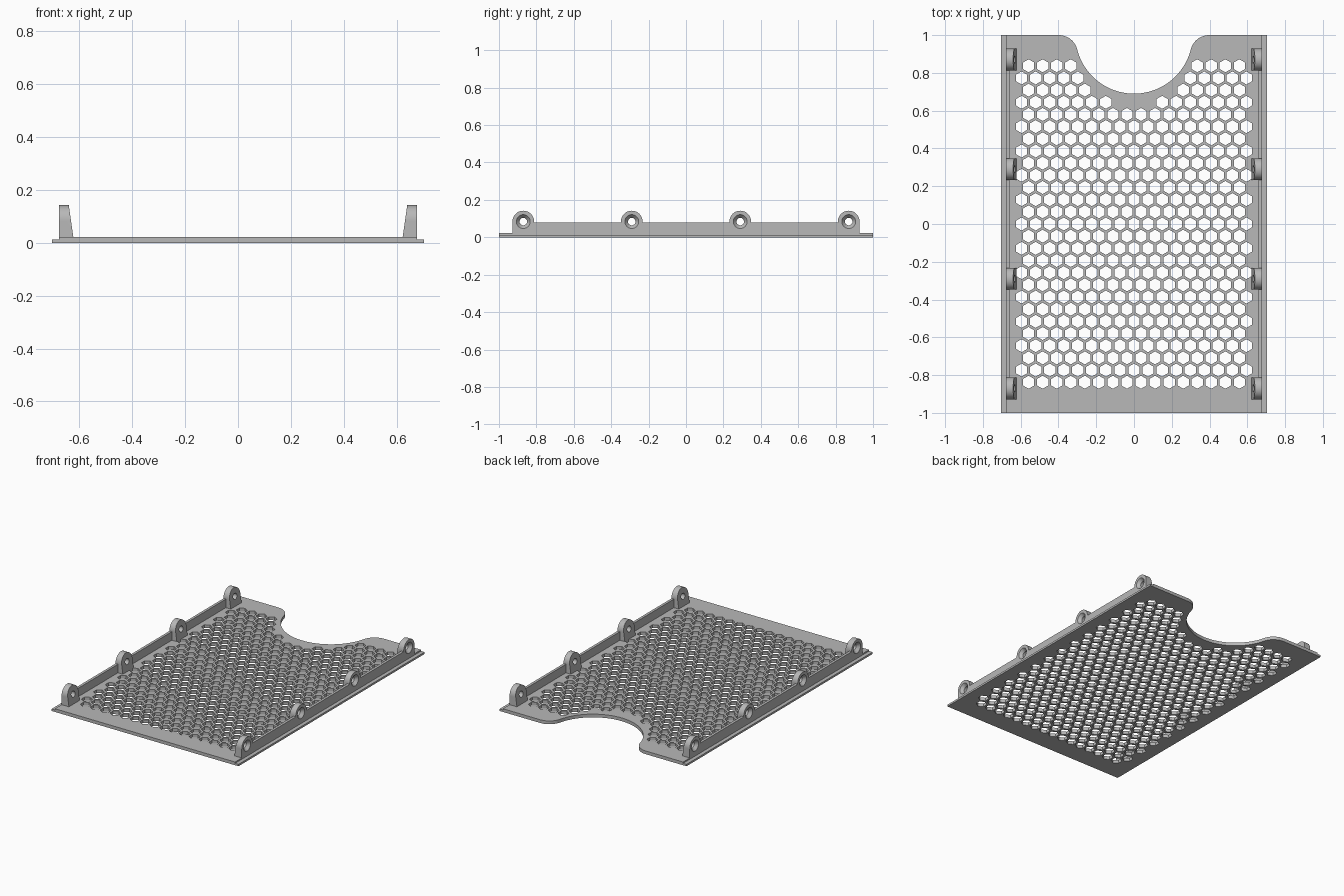
import bpy, bmesh
from math import sin, cos, pi, sqrt, atan2, radians
from mathutils import Matrix, Vector

if "Cube" in bpy.data.objects:
    bpy.data.objects.remove(bpy.data.objects["Cube"])

# Main dimensions
WIDE, NARROW = 0.704, 0.678          # half widths of the lower and upper plate layers
STEP_Z, TOP_Z = 0.013, 0.022
PITCH, HEX_R = 0.0744, 0.0345
NOTCH_R, FILLET_R = 0.31, 0.10
RAIL_IN, RAIL_Z, RAIL_Y = 0.66, 0.08, 0.928
TAB_R, TAB_Z = 0.058, 0.084
TAB_Y = (-0.87, -0.29, 0.29, 0.87)

grey = bpy.data.materials.new("light_grey")
grey.use_nodes = True
grey.diffuse_color = (0.48, 0.48, 0.48, 1)
grey.node_tree.nodes["Principled BSDF"].inputs["Base Color"].default_value = grey.diffuse_color


def add_object(name, data):
    obj = bpy.data.objects.new(name, data)
    bpy.context.collection.objects.link(obj)
    return obj


def bm_object(name, bm):
    bmesh.ops.recalc_face_normals(bm, faces=bm.faces)
    mesh = bpy.data.meshes.new(name)
    bm.to_mesh(mesh)
    bm.free()
    return add_object(name, mesh)


def baked_mesh(obj):
    graph = bpy.context.evaluated_depsgraph_get()
    return bpy.data.meshes.new_from_object(obj.evaluated_get(graph))


def arc(cx, cy, r, a0, a1, n):
    return [(cx + r * cos(a0 + (a1 - a0) * i / n), cy + r * sin(a0 + (a1 - a0) * i / n))
            for i in range(n + 1)]


# Plate outline: rectangle with a rounded finger notch in the back edge
def outline(half):
    fx = sqrt(NOTCH_R ** 2 + 2 * NOTCH_R * FILLET_R)
    tilt = atan2(FILLET_R, fx)
    right = arc(fx, 1 - FILLET_R, FILLET_R, pi / 2, pi - tilt, 10)
    bowl = arc(0, 1, NOTCH_R, -tilt, tilt - pi, 40)
    left = [(-x, y) for x, y in reversed(right)]
    return [(-half, -1), (half, -1), (half, 1)] + right + bowl[1:-1] + left + [(-half, 1)]


# Honeycomb of pointed-up hexagons, leaving a rim around the notch
def hexagons():
    for row in range(-13, 14):
        count = 16 if row % 2 else 17
        y = row * PITCH * sqrt(3) / 2
        for i in range(count):
            x = (i - (count - 1) / 2) * PITCH
            if x * x + (y - 1) ** 2 > 0.368 ** 2:
                yield arc(x, y, HEX_R, pi / 6, pi / 6 + 2 * pi, 6)[:-1]


# One perforated layer, without the cap that meets the other layer
def add_layer(bm, half, z0, z1, open_z):
    curve = bpy.data.curves.new("layer", "CURVE")
    curve.dimensions = "2D"
    curve.fill_mode = "BOTH"
    curve.extrude = (z1 - z0) / 2
    for loop in [outline(half)] + list(hexagons()):
        spline = curve.splines.new("POLY")
        spline.points.add(len(loop) - 1)
        for point, (x, y) in zip(spline.points, loop):
            point.co = (x, y, 0, 1)
        spline.use_cyclic_u = True
    obj = add_object("layer", curve)
    bpy.context.view_layer.update()
    mesh = baked_mesh(obj)
    mesh.transform(Matrix.Translation((0, 0, (z0 + z1) / 2)))
    bm.from_mesh(mesh)
    bpy.data.objects.remove(obj)
    bpy.data.meshes.remove(mesh)
    caps = [f for f in bm.faces if all(abs(v.co.z - open_z) < 1e-4 for v in f.verts)]
    bmesh.ops.delete(bm, geom=caps, context="FACES")


bm = bmesh.new()
add_layer(bm, WIDE, 0, STEP_Z, STEP_Z)
add_layer(bm, NARROW, STEP_Z, TOP_Z, STEP_Z)
for s in (-1, 1):                    # ledges along both long edges
    bm.faces.new([bm.verts.new((s * x, y, STEP_Z))
                  for x, y in ((NARROW, -1), (WIDE, -1), (WIDE, 1), (NARROW, 1))])
bmesh.ops.remove_doubles(bm, verts=bm.verts, dist=1e-4)
plate = bm_object("perforated_plate", bm)


# Solid from a y-z profile, spanning an inner x (may vary with z) to the outer face
def add_prism(bm, profile, inner):
    a = [bm.verts.new((inner(z), y, z)) for y, z in profile]
    b = [bm.verts.new((NARROW, y, z)) for y, z in profile]
    bm.faces.new(a)
    bm.faces.new(b)
    for i in range(len(a)):
        j = (i + 1) % len(a)
        bm.faces.new((a[i], a[j], b[j], b[i]))


def tab_inner(z):
    return 0.623 + 0.017 * (z - TOP_Z) / (TAB_Z + TAB_R - TOP_Z)


# Side rail
bm = bmesh.new()
add_prism(bm, [(-RAIL_Y, TOP_Z), (RAIL_Y, TOP_Z), (RAIL_Y, RAIL_Z), (-RAIL_Y, RAIL_Z)],
          lambda z: RAIL_IN)
rails = bm_object("side_rails", bm)

# Arched screw tabs, thicker at the foot
bm = bmesh.new()
for y in TAB_Y:
    add_prism(bm, [(y - TAB_R, TOP_Z), (y + TAB_R, TOP_Z)] + arc(y, TAB_Z, TAB_R, 0, pi, 24),
              tab_inner)
tabs = bm_object("tab_helper", bm)

# Countersunk screw holes: revolved (x, radius) profile
bm = bmesh.new()
for y in TAB_Y:
    rings = [[bm.verts.new((x, y + py, TAB_Z + pz)) for py, pz in arc(0, 0, r, 0, 2 * pi, 32)[:-1]]
             for x, r in ((0.6, 0.02), (0.658, 0.02), (NARROW, 0.037), (0.7, 0.037))]
    bm.faces.new(rings[0])
    bm.faces.new(rings[-1])
    for lo, hi in zip(rings, rings[1:]):
        for i in range(32):
            j = (i + 1) % 32
            bm.faces.new((lo[i], lo[j], hi[j], hi[i]))
holes = bm_object("hole_helper", bm)

for helper, operation in ((tabs, "UNION"), (holes, "DIFFERENCE")):
    helper.hide_render = True
    mod = rails.modifiers.new(operation.title(), "BOOLEAN")
    mod.operation = operation
    mod.solver = "EXACT"
    mod.object = helper
mirror = rails.modifiers.new("Mirror", "MIRROR")
mirror.use_clip = False
mirror.use_mirror_merge = False
bpy.context.view_layer.update()
solid = baked_mesh(rails)
rails.modifiers.clear()
rails.data = solid
for helper in (tabs, holes):
    bpy.data.objects.remove(helper)

# Colour and shading
for obj in (plate, rails):
    obj.data.materials.clear()
    obj.data.materials.append(grey)
    bpy.ops.object.select_all(action="DESELECT")
    obj.select_set(True)
    bpy.context.view_layer.objects.active = obj
    bpy.ops.object.shade_smooth_by_angle(angle=radians(25))
